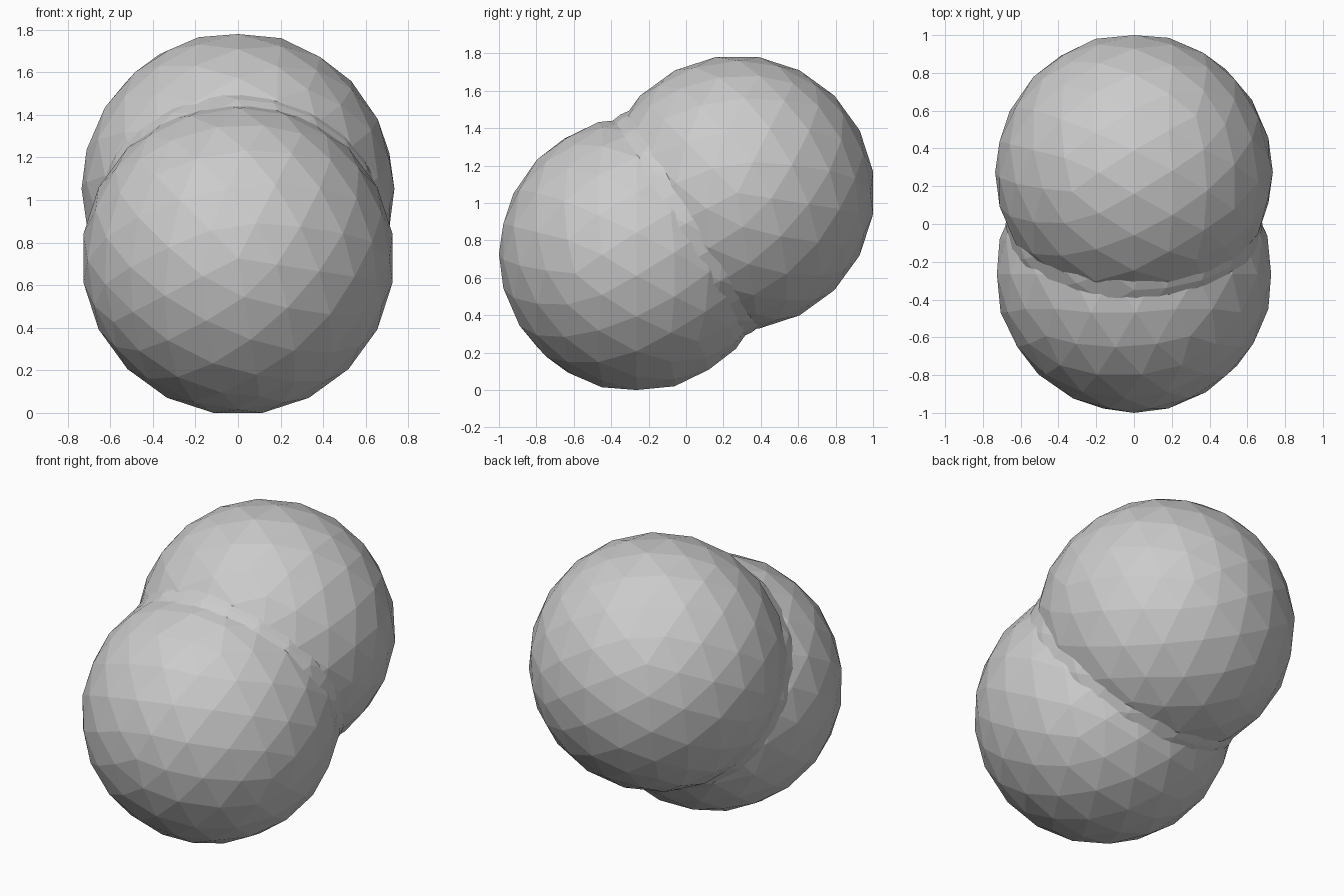
import bpy
from math import radians, pi
from mathutils import Matrix

if "Cube" in bpy.data.objects:
    bpy.data.objects.remove(bpy.data.objects["Cube"])


def ball(name, centre, radius, rot):
    bpy.ops.mesh.primitive_ico_sphere_add(subdivisions=3, radius=radius)
    ob = bpy.context.object
    ob.name = name
    ob.data.transform(Matrix.Translation(centre) @ rot)
    return ob


# Two overlapping faceted lobes: pole of the lower faces front, of the upper faces right
lower_rot = Matrix.Rotation(radians(9), 4, 'Y') @ Matrix.Rotation(pi / 2, 4, 'X')
upper_rot = Matrix.Rotation(radians(9), 4, 'X') @ Matrix.Rotation(pi / 2, 4, 'Y')
body = ball("lobed_boulder", (0, -0.265, 0.726), 0.735, lower_rot)
upper = ball("upper_lobe", (0, 0.274, 1.054), 0.735, upper_rot)

# Slightly smaller core softens the waist between the lobes
core = ball("waist_core", (0, 0, 0.89), 0.68, Matrix.Rotation(radians(31), 4, 'X'))

# Fuse everything into one shell
for part in (upper, core):
    mod = body.modifiers.new("fuse", 'BOOLEAN')
    mod.operation = 'UNION'
    mod.solver = 'EXACT'
    mod.object = part
    bpy.ops.object.select_all(action='DESELECT')
    body.select_set(True)
    bpy.context.view_layer.objects.active = body
    bpy.ops.object.modifier_apply(modifier=mod.name)
    bpy.data.objects.remove(part)
bpy.ops.object.shade_flat()
